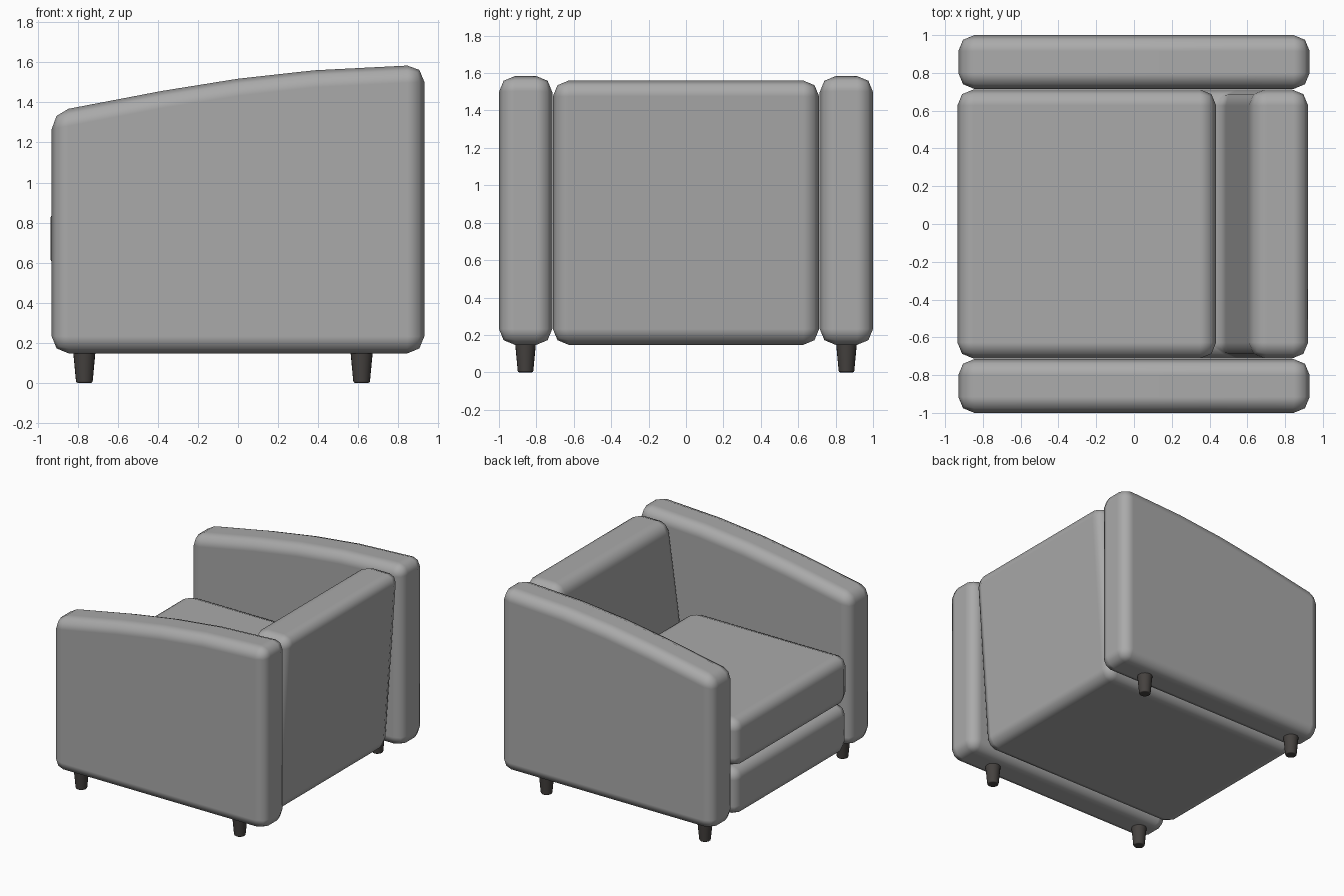
import bpy, bmesh, math

if "Cube" in bpy.data.objects:
    bpy.data.objects.remove(bpy.data.objects["Cube"])


def material(name, color):
    m = bpy.data.materials.new(name)
    m.diffuse_color = (*color, 1)
    m.use_nodes = True
    m.node_tree.nodes["Principled BSDF"].inputs["Base Color"].default_value = m.diffuse_color
    return m


FABRIC = material("grey fabric", (0.40, 0.40, 0.40))
WOOD = material("dark wood", (0.06, 0.054, 0.05))


def finish(name, bm, mat, width, segments):
    """Turn a bmesh into a softly bevelled, smooth object."""
    bmesh.ops.recalc_face_normals(bm, faces=bm.faces)
    for f in bm.faces:
        f.smooth = True
    me = bpy.data.meshes.new(name)
    bm.to_mesh(me)
    bm.free()
    me.materials.append(mat)
    ob = bpy.data.objects.new(name, me)
    bpy.context.collection.objects.link(ob)
    bev = ob.modifiers.new("soft edges", 'BEVEL')
    bev.width = width
    bev.segments = segments
    bev.limit_method = 'ANGLE'
    bev.angle_limit = math.radians(35)
    bev.harden_normals = True
    return ob


def slab(name, profile, y0, y1):
    """Padded slab: an x-z side profile extruded from y0 to y1."""
    bm = bmesh.new()
    face = bm.faces.new([bm.verts.new((x, y0, z)) for x, z in profile])
    ext = bmesh.ops.extrude_face_region(bm, geom=[face])
    moved = [v for v in ext["geom"] if isinstance(v, bmesh.types.BMVert)]
    bmesh.ops.translate(bm, verts=moved, vec=(0, y1 - y0, 0))
    return finish(name, bm, FABRIC, 0.085, 2)


# Arms with a gently curved, sloping top
arm = [(-0.93, 0.147), (0.93, 0.147), (0.93, 1.588), (0.38, 1.56),
       (0.0, 1.518), (-0.38, 1.457), (-0.93, 1.352)]
slab("right_arm", arm, -1.0, -0.715)
slab("left_arm", arm, 0.715, 1.0)

# Base and leaning backrest in one L-shaped body
body = [(-0.93, 0.147), (0.825, 0.147), (0.928, 1.56), (0.62, 1.56),
        (0.475, 0.525), (-0.93, 0.525)]
slab("base_and_back", body, -0.712, 0.712)

# Loose seat cushion
slab("seat_cushion", [(-0.935, 0.53), (0.435, 0.53), (0.435, 0.912), (-0.935, 0.912)],
     -0.712, 0.712)

# Tapered legs
for xname, x in (("front", -0.767), ("back", 0.617)):
    for yname, y in (("right", -0.858), ("left", 0.858)):
        bm = bmesh.new()
        bmesh.ops.create_cone(bm, cap_ends=True, segments=20,
                              radius1=0.041, radius2=0.057, depth=0.17)
        bmesh.ops.translate(bm, verts=bm.verts, vec=(x, y, 0.085))
        finish(f"{xname}_{yname}_leg", bm, WOOD, 0.008, 2)
